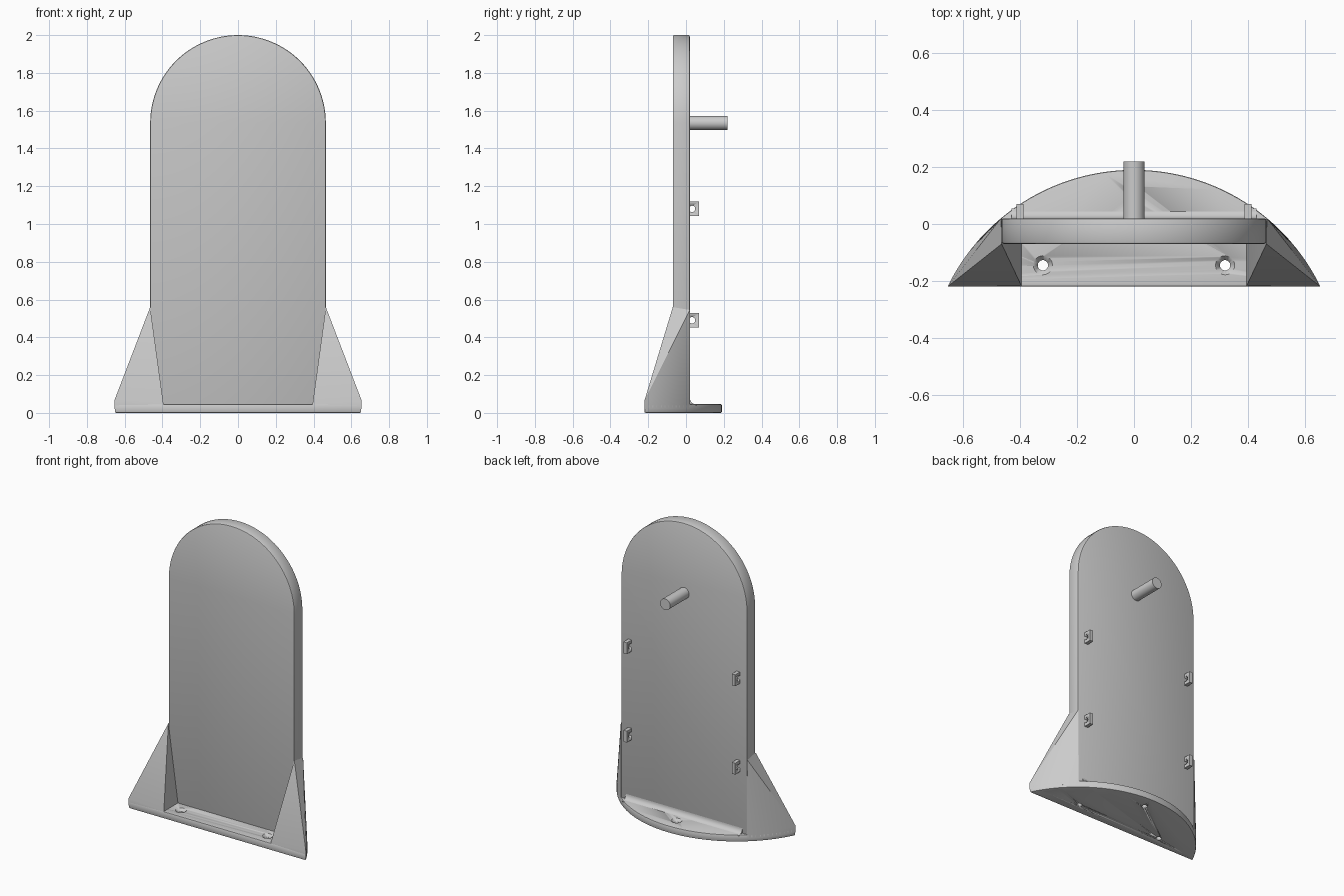
import bpy, bmesh, math
from mathutils import Vector, Matrix

if "Cube" in bpy.data.objects:
    bpy.data.objects.remove(bpy.data.objects["Cube"])

W, FRONT, BACK = 0.465, -0.07, 0.02      # panel half width and faces
R, CY, EDGE = 0.728, -0.538, -0.22       # base arc radius, centre, straight front edge


def finish(name, bm, bevel=0.0, angle=30):
    bmesh.ops.recalc_face_normals(bm, faces=bm.faces)
    me = bpy.data.meshes.new(name)
    bm.to_mesh(me)
    bm.free()
    ob = bpy.data.objects.new(name, me)
    bpy.context.collection.objects.link(ob)
    bpy.ops.object.select_all(action='DESELECT')
    bpy.context.view_layer.objects.active = ob
    ob.select_set(True)
    if bevel:
        m = ob.modifiers.new("soft_edge", 'BEVEL')
        m.width, m.segments, m.limit_method = bevel, 2, 'ANGLE'
        m.angle_limit = math.radians(40)
        bpy.ops.object.modifier_apply(modifier=m.name)
    bpy.ops.object.shade_smooth_by_angle(angle=math.radians(angle))
    return ob


def prism(name, pts, direction, bevel=0.0):
    bm = bmesh.new()
    f = bm.faces.new([bm.verts.new(p) for p in pts])
    ext = bmesh.ops.extrude_face_region(bm, geom=[f])
    vs = [v for v in ext['geom'] if isinstance(v, bmesh.types.BMVert)]
    bmesh.ops.translate(bm, verts=vs, vec=Vector(direction))
    return finish(name, bm, bevel)


def rod(name, loc, r1, r2, depth, axis='Z', bevel=0.0, seg=32):
    rot = {'X': Matrix.Rotation(math.pi / 2, 4, 'Y'),
           'Y': Matrix.Rotation(math.pi / 2, 4, 'X'), 'Z': Matrix()}[axis]
    bm = bmesh.new()
    bmesh.ops.create_cone(bm, cap_ends=True, segments=seg, radius1=r1, radius2=r2,
                          depth=depth, matrix=Matrix.Translation(loc) @ rot)
    return finish(name, bm, bevel)


def cut(ob, cutter):
    m = ob.modifiers.new("hole", 'BOOLEAN')
    m.operation, m.object, m.solver = 'DIFFERENCE', cutter, 'EXACT'
    bpy.context.view_layer.objects.active = ob
    bpy.ops.object.modifier_apply(modifier=m.name)
    bpy.data.objects.remove(cutter)


def arc_point(a, z):
    return (R * math.sin(a), CY + R * math.cos(a), z)


# Arched upright panel
arch = [(W * math.cos(math.pi * i / 48), FRONT, 2 - W + W * math.sin(math.pi * i / 48))
        for i in range(49)]
prism("upright_panel", [(W, FRONT, 0.02)] + arch + [(-W, FRONT, 0.02)],
      (0, BACK - FRONT, 0), 0.008)

# Base plate with a curved back edge
tip = math.acos((EDGE - CY) / R)
base = prism("base_plate", [arc_point(-tip + 2 * tip * i / 64, 0) for i in range(65)],
             (0, 0, 0.047), 0.007)

# Countersunk screw holes
for x, y in ((-0.32, -0.145), (0.32, -0.145), (0, 0.1)):
    cut(base, rod("hole_cutter", (x, y, 0.03), 0.018, 0.018, 0.2))
    cut(base, rod("sink_cutter", (x, y, 0.04), 0.013, 0.041, 0.03))

# Corner gussets: arc footprint hulled up to the panel edge
start = math.asin(W / R)
for side, label in ((-1, "left"), (1, "right")):
    pts = [(0.395, FRONT, 0.02), (0.395, EDGE + 0.002, 0.02),
           (0.395, FRONT, 0.05), (0.395, EDGE + 0.002, 0.05),
           (W, FRONT, 0.56), (W + 0.002, BACK, 0.545)]
    for i in range(17):
        a = start + (tip - start) * i / 16
        pts += [arc_point(a, 0.02), arc_point(a, 0.05 + 0.015 * i / 16)]
    bm = bmesh.new()
    for x, y, z in pts:
        bm.verts.new((side * x, y, z))
    hull = bmesh.ops.convex_hull(bm, input=bm.verts[:])
    loose = [v for v in bm.verts if not v.link_faces]
    bmesh.ops.delete(bm, geom=loose, context='VERTS')
    finish(label + "_gusset", bm, 0, 20)

# Concave fillet where the panel meets the base at the back
r = 0.035
fillet = [(-0.43, BACK - 0.005, 0.04), (-0.43, BACK - 0.005, 0.045 + r)]
fillet += [(-0.43, BACK + r - r * math.cos(math.pi / 2 * i / 8),
            0.045 + r - r * math.sin(math.pi / 2 * i / 8)) for i in range(9)]
fillet.append((-0.43, BACK + r, 0.04))
prism("back_fillet", fillet, (0.86, 0, 0))

# Peg on the back
rod("back_peg", (0, 0.115, 1.535), 0.037, 0.037, 0.21, 'Y')

# Cable eyelets on the back
for x in (-0.4, 0.4):
    for z in (0.49, 1.08):
        x0, x1, h = x - 0.0125, 0.025, 0.038
        eye = prism("cable_eyelet", [(x0, BACK - 0.005, z - h), (x0, 0.07, z - h),
                                     (x0, 0.07, z + h), (x0, BACK - 0.005, z + h)],
                    (x1, 0, 0))
        cut(eye, rod("eye_cutter", (x, 0.032, z), 0.017, 0.017, 0.1, 'X', seg=24))
